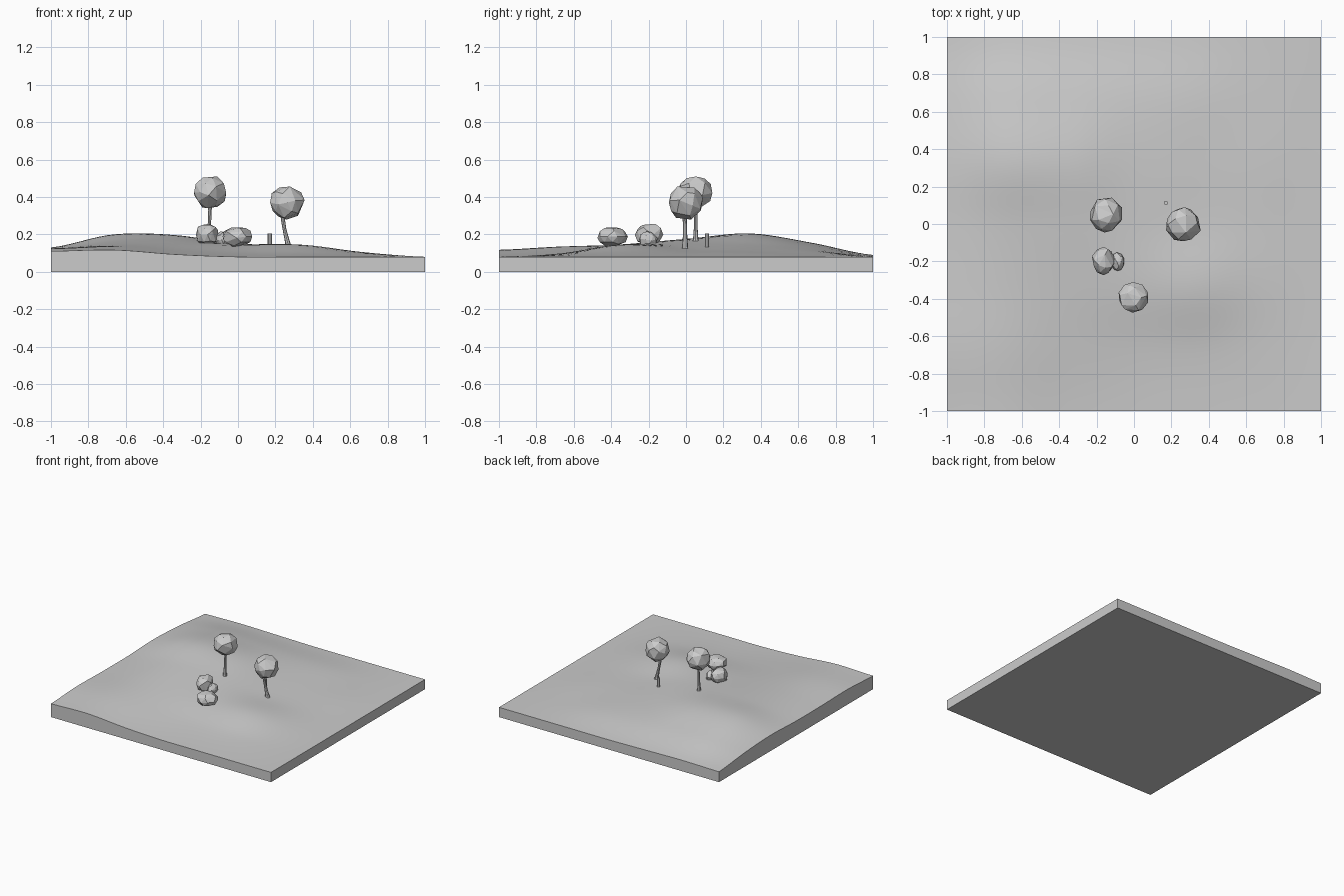
import bpy, bmesh, math, random
from mathutils import Vector

if "Cube" in bpy.data.objects:
    bpy.data.objects.remove(bpy.data.objects["Cube"])

random.seed(4)
grey = bpy.data.materials.new("light_grey")
grey.diffuse_color = (0.6, 0.6, 0.6, 1)
grey.use_nodes = True
grey.node_tree.nodes["Principled BSDF"].inputs["Base Color"].default_value = grey.diffuse_color


def finish(name, bm, smooth=False):
    bmesh.ops.recalc_face_normals(bm, faces=bm.faces)
    me = bpy.data.meshes.new(name)
    bm.to_mesh(me)
    bm.free()
    me.materials.append(grey)
    ob = bpy.data.objects.new(name, me)
    bpy.context.collection.objects.link(ob)
    if smooth:
        bpy.ops.object.select_all(action='DESELECT')
        bpy.context.view_layer.objects.active = ob
        ob.select_set(True)
        bpy.ops.object.shade_smooth_by_angle(angle=math.radians(35))
    return ob


# Rolling hills: coarse height grid, front row first, smoothly interpolated
H = [[.110, .117, .093, .080, .080, .080, .080],
     [.125, .135, .115, .100, .098, .090, .080],
     [.120, .145, .146, .143, .145, .105, .080],
     [.120, .165, .175, .150, .120, .100, .080],
     [.130, .200, .195, .147, .117, .100, .080],
     [.115, .155, .145, .125, .110, .090, .080],
     [.085, .090, .085, .080, .080, .080, .080]]


def cubic(v, t):
    i = min(int(t), 5)
    f = t - i
    a, b, c, d = (v[max(0, min(6, i + k))] for k in (-1, 0, 1, 2))
    return b + 0.5 * f * (c - a + f * (2*a - 5*b + 4*c - d + f * (3*(b - c) + d - a)))


def height(x, y):
    return cubic([cubic(r, (x + 1) * 3) for r in H], (y + 1) * 3)


# Ground slab with smooth top and straight sides
N = 40
bm = bmesh.new()
grid = [[bm.verts.new((2*i/N - 1, 2*j/N - 1, height(2*i/N - 1, 2*j/N - 1)))
         for i in range(N + 1)] for j in range(N + 1)]
for j in range(N):
    for i in range(N):
        bm.faces.new((grid[j][i], grid[j][i+1], grid[j+1][i+1], grid[j+1][i]))
rim = (grid[0][:-1] + [r[N] for r in grid[:-1]] + grid[N][:0:-1]
       + [r[0] for r in grid[:0:-1]])
low = [bm.verts.new((v.co.x, v.co.y, 0)) for v in rim]
for k in range(len(rim)):
    n = (k + 1) % len(rim)
    bm.faces.new((rim[k], low[k], low[n], rim[n]))
bm.faces.new(low)
finish("ground", bm, True)


# Faceted foliage ball
def foliage(name, centre, size, ratio=0.65):
    bm = bmesh.new()
    bmesh.ops.create_icosphere(bm, subdivisions=2, radius=1)
    for v in bm.verts:
        v.co *= random.uniform(0.93, 1.05)
        v.co = Vector(centre) + Vector(a * b for a, b in zip(v.co, size))
    ob = finish(name, bm)
    m = ob.modifiers.new("facets", 'DECIMATE')
    m.ratio = ratio


# Round stem swept through (x, y, z, radius) rings
def stem(name, rings, sides=8):
    bm = bmesh.new()
    loops = [[bm.verts.new((x + r * math.cos(2*math.pi*k/sides),
                            y + r * math.sin(2*math.pi*k/sides), z))
              for k in range(sides)] for x, y, z, r in rings]
    for a, b in zip(loops, loops[1:]):
        for k in range(sides):
            n = (k + 1) % sides
            bm.faces.new((a[k], a[n], b[n], b[k]))
    bm.faces.new(loops[0][::-1])
    bm.faces.new(loops[-1])
    finish(name, bm, True)


# Trees
stem("left_trunk", [(-.155, .052, .155, .018), (-.155, .052, .19, .013),
                    (-.153, .052, .25, .009), (-.150, .052, .33, .009),
                    (-.150, .052, .36, .016)])
foliage("left_crown", (-.15, .052, .425), (.089, .095, .089))
stem("right_trunk", [(.275, -.005, .115, .018), (.262, -.005, .17, .013),
                     (.248, -.005, .23, .010), (.240, -.007, .28, .011),
                     (.245, -.010, .31, .016)])
foliage("right_crown", (.263, -.003, .37), (.094, .095, .091))

# Stump
stem("stump", [(.17, .113, .11, .011), (.17, .113, .205, .011)])

# Bushes
foliage("tall_bush", (-.163, -.197, .198), (.062, .076, .063))
foliage("small_bush", (-.087, -.202, .172), (.034, .05, .044))
foliage("front_bush", (-.005, -.393, .188), (.082, .082, .054))
